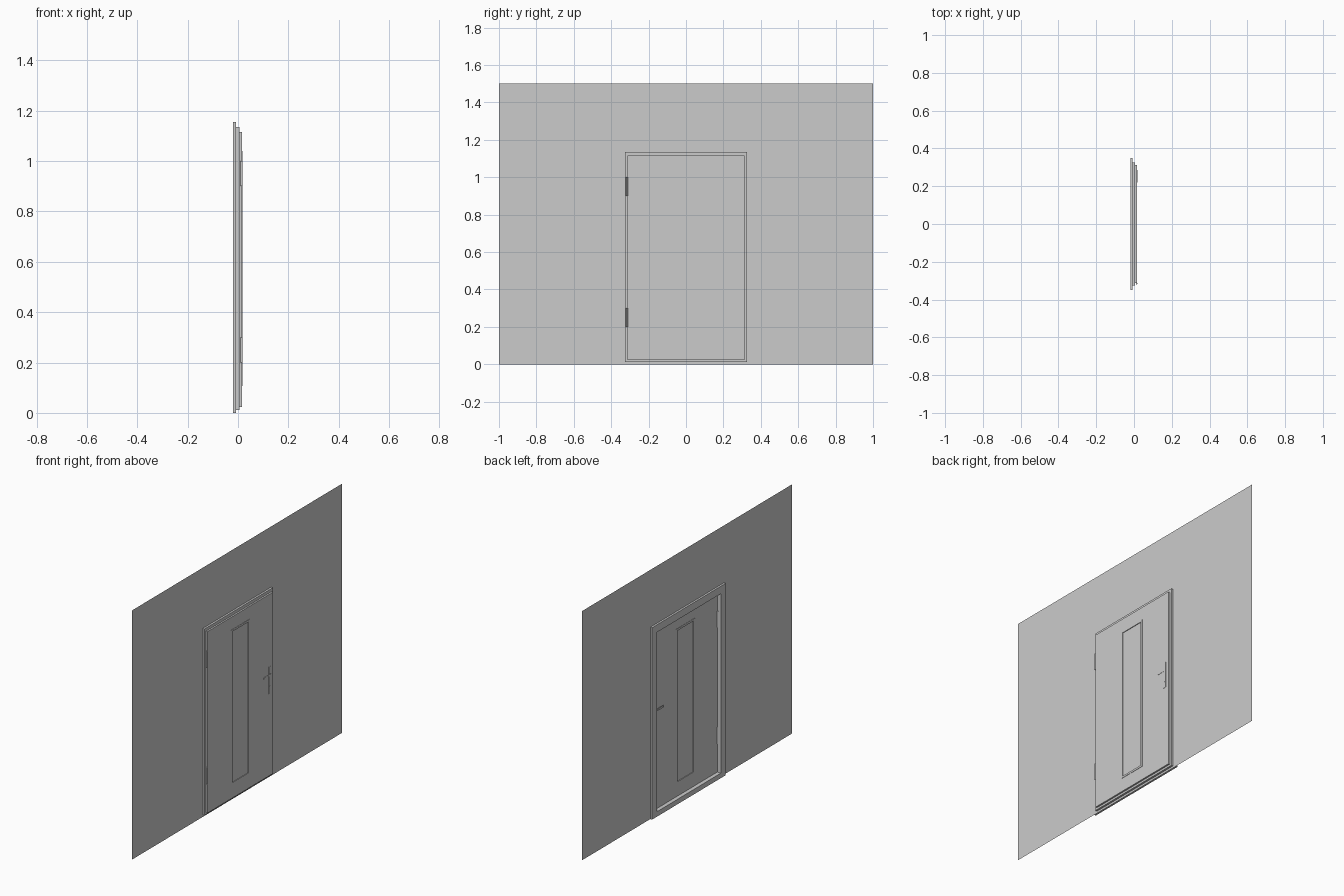
import bpy
import bmesh
from math import pi

cube = bpy.data.objects.get("Cube")
if cube:
    bpy.data.objects.remove(cube, do_unlink=True)

grey = bpy.data.materials.new("plain_grey")
grey.use_nodes = True
colour = (0.6, 0.6, 0.6, 1)
grey.diffuse_color = colour
grey.node_tree.nodes["Principled BSDF"].inputs["Base Color"].default_value = colour


def finish(name, bm):
    mesh = bpy.data.meshes.new(name)
    bm.to_mesh(mesh)
    bm.free()
    mesh.materials.append(grey)
    obj = bpy.data.objects.new(name, mesh)
    bpy.context.collection.objects.link(obj)
    return obj


def box(name, x, y, z):
    """Box from (low, high) pairs."""
    bm = bmesh.new()
    bmesh.ops.create_cube(bm, size=1)
    for v in bm.verts:
        for i, (low, high) in enumerate((x, y, z)):
            v.co[i] = low if v.co[i] < 0 else high
    return finish(name, bm)


def ring(name, x, outer, inner):
    """Rectangular border, each rectangle given as (half width, bottom, top)."""
    bm = bmesh.new()

    def loop(rect, depth):
        w, b, t = rect
        return [bm.verts.new((depth, y, z)) for y, z in ((-w, b), (w, b), (w, t), (-w, t))]

    loops = [loop(outer, x[0]), loop(outer, x[1]), loop(inner, x[1]), loop(inner, x[0])]
    for a, b in zip(loops, loops[1:] + loops[:1]):
        for i in range(4):
            j = (i + 1) % 4
            bm.faces.new((a[i], a[j], b[j], b[i]))
    bmesh.ops.recalc_face_normals(bm, faces=bm.faces)
    return finish(name, bm)


def cylinder(name, centre, radius, length, axis="Z"):
    bpy.ops.mesh.primitive_cylinder_add(vertices=16, radius=radius, depth=length, location=centre,
                                        rotation=(0, pi / 2 if axis == "X" else 0, 0))
    obj = bpy.context.object
    obj.name = name
    obj.data.materials.append(grey)
    bpy.ops.object.shade_smooth_by_angle()


# Thin wall sheet with the doorway cut out
W, TOP = 0.35, 1.155
bm = bmesh.new()
outline = [(-1, 0), (-W, 0), (-W, TOP), (W, TOP), (W, 0), (1, 0), (1, 1.5), (-1, 1.5)]
bm.faces.new([bm.verts.new((-0.007, y, z)) for y, z in outline])
finish("wall", bm)

# Stepped door frame
opening = (0.305, 0.03, 1.11)
ring("frame_trim", (-0.019, -0.007), (W, 0, TOP), opening)
ring("frame_stop", (-0.007, 0.005), (0.325, 0.012, 1.135), opening)

# Door leaf with a tall narrow glazed opening
pane = (0.08, 0.115, 1.03)
ring("door_leaf", (0.005, 0.015), (0.312, 0.024, 1.116), pane)
box("window_pane", (0.009, 0.011), (-0.08, 0.08), (0.115, 1.03))
for side, x in (("inner", (0.003, 0.007)), ("outer", (0.013, 0.017))):
    ring(side + "_window_bead", x, (0.089, 0.106, 1.039), (0.077, 0.118, 1.027))

# Hinges on the edge of the leaf
for level, z in (("lower", 0.25), ("upper", 0.95)):
    cylinder(level + "_hinge_pin", (0.0138, -0.315, z), 0.0045, 0.1)
    box(level + "_hinge_plate", (-0.004, 0.006), (-0.306, -0.303), (z - 0.05, z + 0.05))

# Handle set on both faces
for side, face, out in (("inner", 0.005, -1), ("outer", 0.015, 1)):
    reach = 0.012 if out < 0 else 0.003
    plate = sorted((face, face + out * 0.0015))
    lever = sorted((face + out * reach * 0.6, face + out * reach))
    box(side + "_handle_plate", plate, (0.27, 0.29), (0.52, 0.68))
    cylinder(side + "_handle_stem", (face + out * reach / 2, 0.28, 0.63), 0.006, reach, "X")
    box(side + "_handle_lever", lever, (0.22, 0.286), (0.625, 0.635))
    cylinder(side + "_lock", (face + out * 0.001, 0.28, 0.56), 0.006, 0.004, "X")
